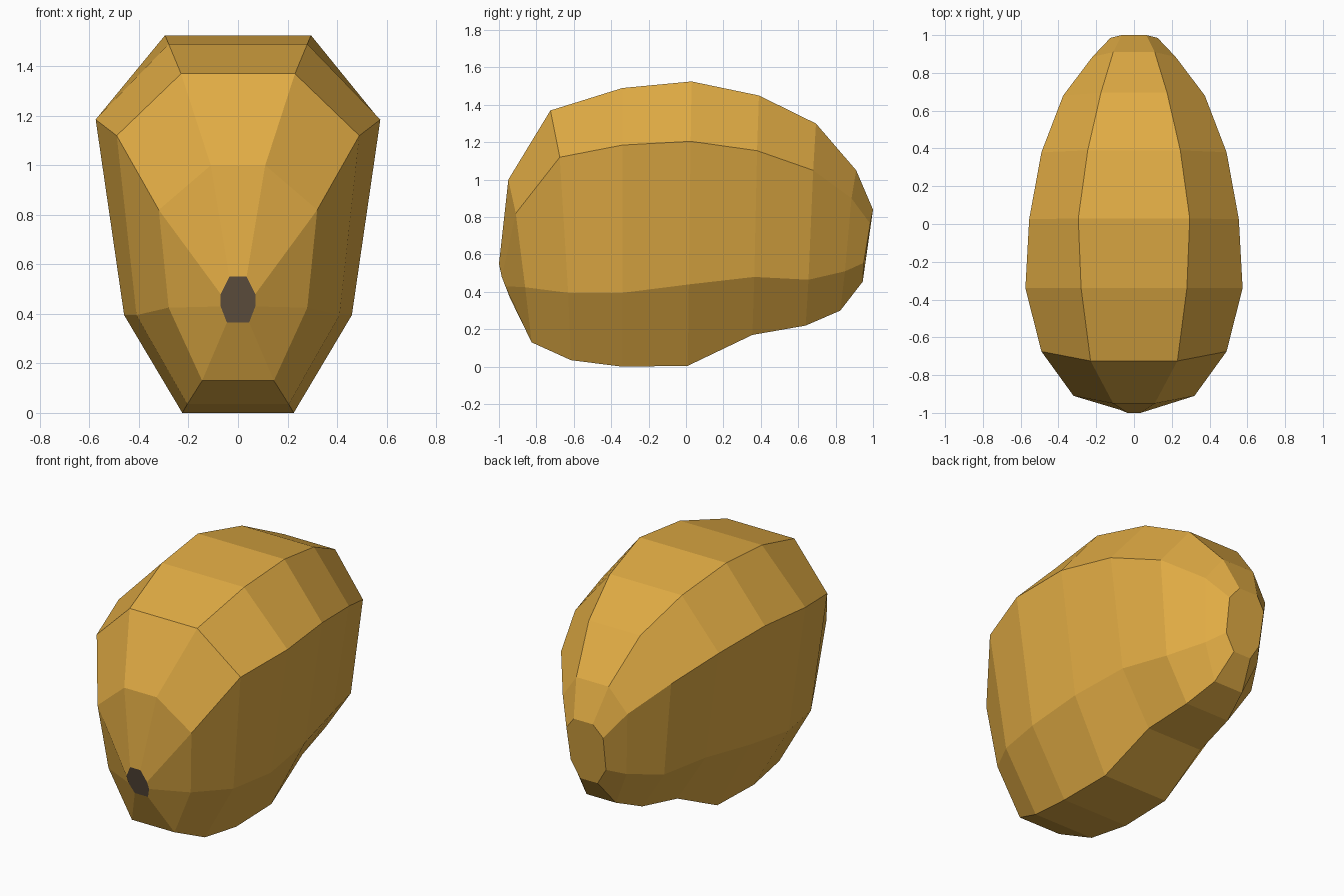
import bpy, bmesh

# Cross-section rings, front to back. Each is an octagon given by its right half:
# (half width, y, z) for top, upper side, lower side, bottom
RINGS = [
    [(.035, -1.0, .55), (.07, -.985, .48), (.07, -.965, .43), (.045, -.94, .365)],
    [(.11, -.95, 1.0), (.32, -.91, .82), (.28, -.86, .425), (.145, -.825, .13)],
    [(.23, -.725, 1.37), (.49, -.675, 1.12), (.41, -.63, .395), (.205, -.615, .035)],
    [(.28, -.34, 1.49), (.575, -.34, 1.185), (.46, -.34, .395), (.225, -.34, .0)],
    [(.295, .03, 1.525), (.555, .025, 1.205), (.445, .015, .44), (.22, .01, .005)],
    [(.245, .39, 1.45), (.49, .38, 1.155), (.39, .365, .48), (.19, .355, .17)],
    [(.175, .695, 1.3), (.375, .68, 1.05), (.31, .655, .465), (.15, .64, .22)],
    [(.11, .91, 1.05), (.22, .885, .90), (.19, .85, .51), (.10, .825, .30)],
    [(.065, 1.0, .84), (.125, .985, .765), (.12, .95, .555), (.06, .945, .455)],
]


def material(name, color):
    m = bpy.data.materials.new(name)
    m.diffuse_color = (*color, 1)
    return m


# Fruit body: loft through the rings
bm = bmesh.new()
loops = []
for ring in RINGS:
    pts = ring + [(-x, y, z) for x, y, z in reversed(ring)]
    loops.append([bm.verts.new(p) for p in pts])
for a, b in zip(loops, loops[1:]):
    for i in range(8):
        j = (i + 1) % 8
        bm.faces.new((a[i], a[j], b[j], b[i]))

# End caps: dark stem scar in front, plain tip behind
stem = bm.faces.new(loops[0])
stem.material_index = 1
bm.faces.new(loops[-1])
bmesh.ops.recalc_face_normals(bm, faces=bm.faces)

mesh = bpy.data.meshes.new("fruit")
bm.to_mesh(mesh)
bm.free()
mesh.materials.append(material("golden skin", (.75, .41, .058)))
mesh.materials.append(material("dark stem scar", (.15, .105, .065)))
bpy.context.collection.objects.link(bpy.data.objects.new("fruit", mesh))
